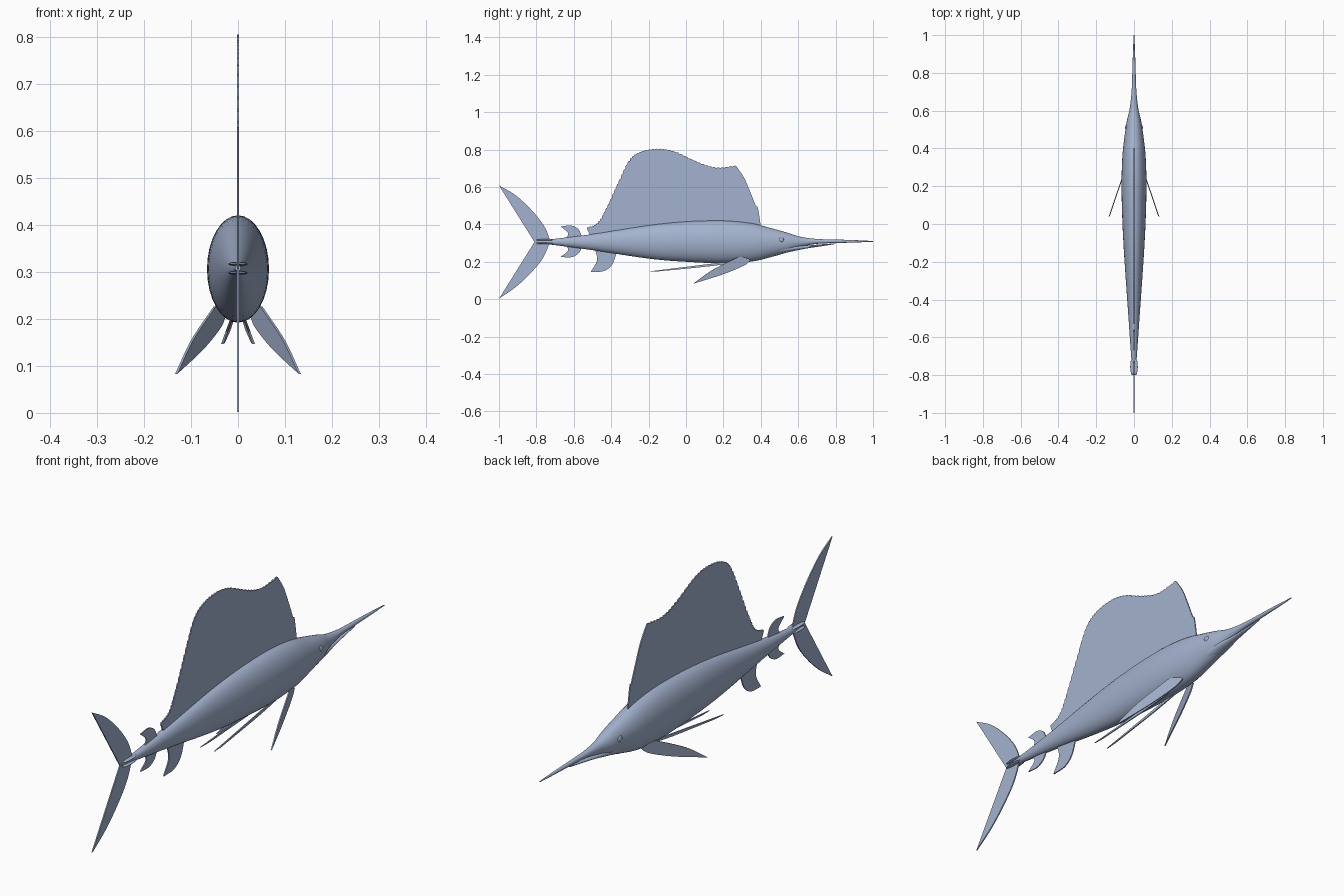
import bpy, bmesh, math
from mathutils import Vector

default_cube = bpy.data.objects.get("Cube")
if default_cube:
    bpy.data.objects.remove(default_cube, do_unlink=True)

# One skin colour for the whole fish
skin = bpy.data.materials.new("slate_blue_skin")
skin.use_nodes = True
skin_colour = (0.37, 0.45, 0.62, 1)
skin.diffuse_color = skin_colour
skin.node_tree.nodes["Principled BSDF"].inputs["Base Color"].default_value = skin_colour


def add_object(name, bm, angle=40):
    """Turn a bmesh into a smooth shaded object with the skin material."""
    bmesh.ops.recalc_face_normals(bm, faces=bm.faces)
    mesh = bpy.data.meshes.new(name)
    bm.to_mesh(mesh)
    bm.free()
    mesh.materials.append(skin)
    obj = bpy.data.objects.new(name, mesh)
    bpy.context.collection.objects.link(obj)
    bpy.ops.object.select_all(action="DESELECT")
    obj.select_set(True)
    bpy.context.view_layer.objects.active = obj
    bpy.ops.object.shade_smooth_by_angle(angle=math.radians(angle))
    return obj


def spline(points, steps):
    """Smooth path through the points, ends included."""
    pts = [Vector(p) for p in points]
    if len(pts) == 2:
        return pts
    padded = [2 * pts[0] - pts[1]] + pts + [2 * pts[-1] - pts[-2]]
    path = []
    for a, b, c, d in zip(padded, padded[1:], padded[2:], padded[3:]):
        for i in range(steps):
            t = i / steps
            path.append(0.5 * (2 * b + (c - a) * t + (2 * a - 5 * b + 4 * c - d) * t ** 2
                               + (3 * b - a - 3 * c + d) * t ** 3))
    return path + [pts[-1]]


def loft(name, stations, sides=32, steps=5):
    """Oval tube through stations of (y, top, bottom, half width)."""
    bm = bmesh.new()
    rings = []
    for y, top, bottom, width in spline(stations, steps):
        middle, height = (top + bottom) / 2, (top - bottom) / 2
        ring = []
        for i in range(sides):
            angle = math.tau * i / sides
            ring.append(bm.verts.new((width * math.cos(angle), y, middle + height * math.sin(angle))))
        rings.append(ring)
    for near, far in zip(rings, rings[1:]):
        for i in range(sides):
            j = (i + 1) % sides
            bm.faces.new((near[i], near[j], far[j], far[i]))
    bm.faces.new(rings[0])
    bm.faces.new(rings[-1])
    return add_object(name, bm)


def fin(name, *edges, thickness=0.005, place=lambda y, z: (0, y, z)):
    """Thin plate outlined by smooth edges that meet at corners."""
    outline = []
    for edge in edges:
        outline += spline(edge, 6)[:-1]
    bm = bmesh.new()
    face = bm.faces.new([bm.verts.new(place(*p)) for p in outline])
    bm.normal_update()
    offset = face.normal * thickness
    bmesh.ops.translate(bm, verts=bm.verts, vec=-offset / 2)
    back = bmesh.ops.extrude_face_region(bm, geom=[face], use_keep_orig=True)
    moved = [v for v in back["geom"] if isinstance(v, bmesh.types.BMVert)]
    bmesh.ops.translate(bm, verts=moved, vec=offset)
    bmesh.ops.triangulate(bm, faces=[f for f in bm.faces if len(f.verts) > 4])
    return add_object(name, bm, 30)


def ellipsoid(name, centre, size):
    bm = bmesh.new()
    bmesh.ops.create_uvsphere(bm, u_segments=20, v_segments=12, radius=1)
    bmesh.ops.scale(bm, vec=size, verts=bm.verts)
    bmesh.ops.translate(bm, vec=centre, verts=bm.verts)
    return add_object(name, bm)


# Body running into the long upper bill
loft("body_and_bill", [
    (-.8, .314, .302, .006), (-.7, .323, .289, .015), (-.5, .348, .262, .029),
    (-.2, .395, .217, .050), (0, .415, .2, .061), (.2, .42, .192, .066),
    (.35, .406, .201, .062), (.45, .381, .224, .052), (.54, .356, .25, .039),
    (.61, .334, .278, .023), (.7, .322, .296, .013), (.8, .319, .3, .009),
    (.9, .316, .303, .006), (1, .311, .307, .002)])

# Lower jaw
loft("lower_jaw", [
    (.5, .29, .24, .035), (.57, .287, .256, .027), (.65, .288, .272, .015),
    (.73, .294, .284, .008), (.8, .299, .295, .002)], sides=20)

# Sail with a scalloped rim
rim = spline([(-.53, .378), (-.47, .405), (-.42, .49), (-.36, .62), (-.3, .74),
              (-.24, .785), (-.15, .8), (-.06, .785), (.06, .73), (.16, .7), (.27, .71)], 10)
scallops = []
for a, b in zip(rim[::2], rim[2::2]):
    along = b - a
    out = Vector((-along.y, along.x)).normalized()
    scallops += [a, a + along * .3 + out * .004, a + along * .75 + out * .005]
scallops.append(rim[-1])
sail_edges = [[a, b] for a, b in zip(scallops, scallops[1:])]
fin("sail", *sail_edges,
    [(.27, .71), (.31, .65), (.345, .57), (.375, .495)],
    [(.375, .495), (.385, .485), (.4, .39)],
    [(.4, .39), (.2, .4), (-.2, .37), (-.51, .335)],
    [(-.51, .335), (-.53, .378)])

# Forked tail
fin("tail",
    [(-1, .608), (-.91, .555), (-.82, .47), (-.755, .385), (-.725, .31)],
    [(-.725, .31), (-.765, .22), (-.83, .14), (-.91, .065), (-1, .002)],
    [(-1, .002), (-.81, .306)], [(-.81, .306), (-1, .608)])

# Small rear fins and the anal fin
fin("second_dorsal_fin",
    [(-.67, .388), (-.615, .394), (-.575, .374), (-.555, .33)],
    [(-.555, .33), (-.65, .315)], [(-.65, .315), (-.63, .352), (-.67, .388)])
fin("second_anal_fin",
    [(-.67, .226), (-.615, .224), (-.575, .244), (-.555, .28)],
    [(-.555, .28), (-.65, .295)], [(-.65, .295), (-.63, .262), (-.67, .226)])
fin("anal_fin",
    [(-.51, .145), (-.44, .15), (-.395, .185), (-.37, .25)],
    [(-.37, .25), (-.49, .275)], [(-.49, .275), (-.475, .21), (-.51, .145)])

# Paired parts
for name, side in (("left", 1), ("right", -1)):
    fin(name + "_pectoral_fin",
        [(.28, .226), (.14, .155), (.04, .083)],
        [(.04, .083), (.2, .134), (.31, .18), (.345, .208)],
        [(.345, .208), (.32, .222), (.28, .226)],
        place=lambda y, z: (side * (.145 - .34 * y), y, z))
    fin(name + "_pelvic_fin",
        [(-.21, .147), (.22, .2)], [(.22, .2), (.24, .192)],
        [(.24, .192), (.1, .173), (-.21, .143)],
        place=lambda y, z: (side * (.024 - .045 * y), y, z))
    ellipsoid(name + "_eye", (side * .041, .51, .318), (.006, .013, .013))
    for level, z in (("upper", .317), ("lower", .298)):
        ellipsoid(name + "_" + level + "_tail_keel", (side * .009, -.755, z), (.011, .045, .004))
